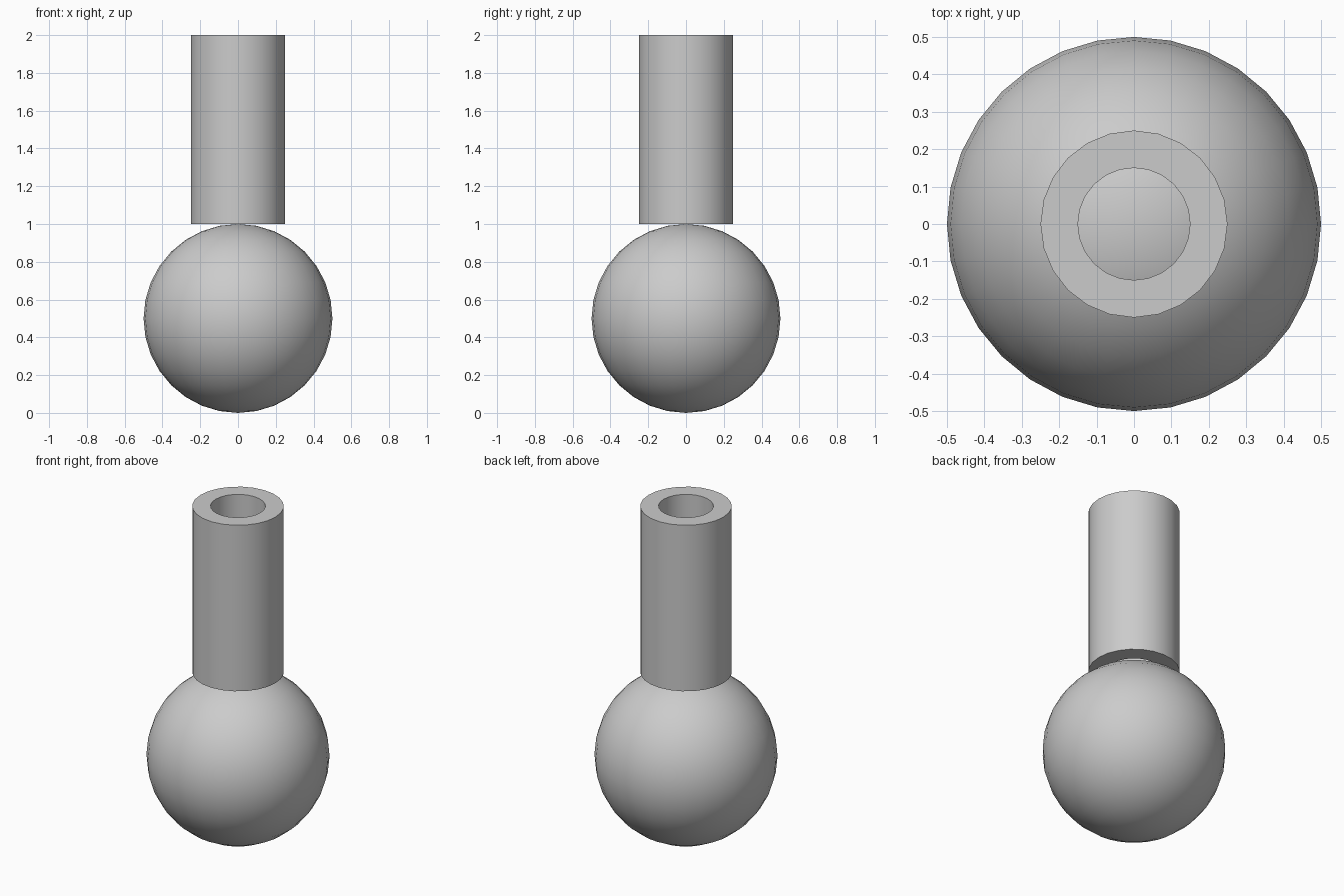
import bpy
import bmesh
from math import radians
from mathutils import Matrix, Vector

cube = bpy.data.objects.get("Cube")
if cube:
    bpy.data.objects.remove(cube, do_unlink=True)

grey = bpy.data.materials.new("plain grey")
grey.use_nodes = True
color = (0.6, 0.6, 0.6, 1)
grey.diffuse_color = color
grey.node_tree.nodes["Principled BSDF"].inputs["Base Color"].default_value = color


def add_part(name, bm):
    """Turn a bmesh into a smooth-shaded object with sharp rims."""
    bmesh.ops.recalc_face_normals(bm, faces=bm.faces)
    mesh = bpy.data.meshes.new(name)
    bm.to_mesh(mesh)
    bm.free()
    mesh.materials.append(grey)
    part = bpy.data.objects.new(name, mesh)
    bpy.context.collection.objects.link(part)
    bpy.ops.object.select_all(action='DESELECT')
    part.select_set(True)
    bpy.context.view_layer.objects.active = part
    bpy.ops.object.shade_smooth_by_angle(angle=radians(30))


# Ball standing on the ground
bm = bmesh.new()
bmesh.ops.create_uvsphere(bm, u_segments=32, v_segments=16, radius=0.5,
                          matrix=Matrix.Translation((0, 0, 0.5)))
add_part("ball", bm)

# Hollow tube resting on top of the ball: a rectangular wall section spun around z
bm = bmesh.new()
section = [(0.15, 1), (0.25, 1), (0.25, 2), (0.15, 2)]
corners = [bm.verts.new((r, 0, z)) for r, z in section]
edges = [bm.edges.new((corners[i - 1], corners[i])) for i in range(len(corners))]
bmesh.ops.spin(bm, geom=corners + edges, cent=Vector(), axis=Vector((0, 0, 1)),
               angle=radians(360), steps=24, use_merge=True)
bmesh.ops.remove_doubles(bm, verts=bm.verts, dist=0.0001)
add_part("tube", bm)
